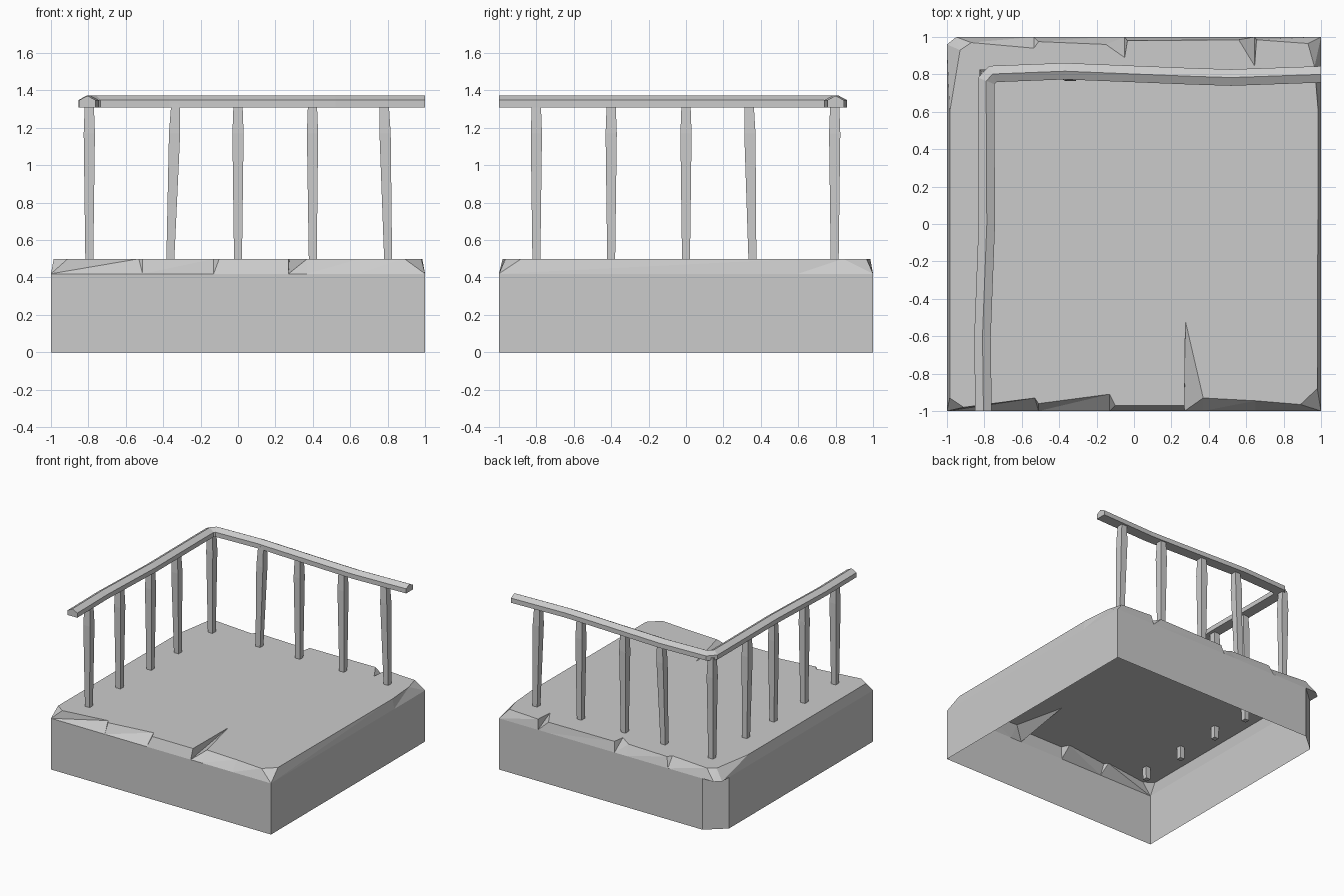
import bpy
import bmesh
from mathutils import Vector

cube = bpy.data.objects.get("Cube")
if cube:
    bpy.data.objects.remove(cube, do_unlink=True)

stone = bpy.data.materials.new("plain_grey")
stone.use_nodes = True
GREY = (0.6, 0.6, 0.6, 1)
stone.diffuse_color = GREY
stone.node_tree.nodes["Principled BSDF"].inputs["Base Color"].default_value = GREY


def finish(bm, name):
    """Turn a bmesh into a flat-shaded object with the grey material."""
    mesh = bpy.data.meshes.new(name)
    bm.to_mesh(mesh)
    bm.free()
    mesh.materials.append(stone)
    obj = bpy.data.objects.new(name, mesh)
    bpy.context.collection.objects.link(obj)
    return obj


def loft(name, rings):
    """Bridge equal closed rings into a capped solid."""
    bm = bmesh.new()
    loops = [[bm.verts.new(point) for point in ring] for ring in rings]
    for lower, upper in zip(loops, loops[1:]):
        for i in range(len(lower)):
            bm.faces.new((lower[i - 1], lower[i], upper[i], upper[i - 1]))
    bm.faces.new(loops[0])
    bm.faces.new(loops[-1])
    bmesh.ops.recalc_face_normals(bm, faces=bm.faces)
    return finish(bm, name)


# Slab: chipped top outline, counter-clockwise from the front right corner
TOP, RIM = 0.5, 0.42
front = [(-.91, -.98), (-.53, -.93), (-.51, -.96), (-.13, -.91), (-.1, -.97),
         (.27, -.97), (.275, -.52), (.37, -.93), (.65, -.945), (.89, -.965)]
right = [(.98, -.88), (.985, .6), (.965, .84)]
back = [(.93, .965), (.655, .985), (.645, .845), (.56, .985), (-.035, .98),
        (-.05, .89), (-.15, .96), (-.51, .975), (-.535, .94), (-.87, .97)]
left = [(-.93, .93), (-.985, .6), (-.985, -.93)]
cut_corner = {back[-1]: (-.95, 1), left[0]: (-1, .96)}


def rim_point(p):
    """Push an outline point out to the straight rim of the slab."""
    x, y = p
    if p in cut_corner:
        return cut_corner[p]
    side_x, side_y = (1 if x > 0 else -1), (1 if y > 0 else -1)
    if abs(x) > .85 and abs(y) > .83:
        return side_x, side_y
    return (side_x, y) if abs(x) > abs(y) else (x, side_y)


bm = bmesh.new()
outline = front + right + back + left
upper = [bm.verts.new((*p, TOP)) for p in outline]
lower = [bm.verts.new((*rim_point(p), RIM)) for p in outline]
bm.faces.new(upper)
for i in range(len(outline)):
    bm.faces.new((lower[i - 1], lower[i], upper[i]))
    bm.faces.new((lower[i - 1], upper[i], upper[i - 1]))
bmesh.ops.remove_doubles(bm, verts=lower, dist=.05)

# Open-bottomed walls with one cut corner, and the small ledge above it
corners = [(-1, -1), (1, -1), (1, 1), (-.85, 1), (-1, .87)]
base = [bm.verts.new((*p, 0)) for p in corners]
head = [bm.verts.new((*p, RIM)) for p in corners]
for i in range(len(corners)):
    bm.faces.new((base[i - 1], base[i], head[i], head[i - 1]))
ledge = [corners[-1], *reversed(cut_corner.values()), corners[-2]]
bm.faces.new([bm.verts.new((*p, RIM)) for p in ledge])
finish(bm, "slab")


# Posts: square, swelling near the head, some leaning
def post(name, foot, head):
    foot, head = Vector(foot), Vector(head)
    rings = []
    for z, half in ((.4, .02), (1.17, .03), (1.33, .024)):
        c = foot.lerp(head, max(0, (z - TOP) / (1.33 - TOP)))
        rings.append([(c.x + sx * half, c.y + sy * half, z)
                      for sx, sy in ((-1, -1), (1, -1), (1, 1), (-1, 1))])
    loft(name, rings)


ROW = .795
post("corner_post", (-ROW, ROW), (-ROW, ROW))
for i, (a, b) in enumerate([(-.365, -.333), (0, 0), (.4, .398), (.805, .782)]):
    post(f"back_post_{i + 1}", (a, ROW), (b, ROW))
for i, (a, b) in enumerate([(-.8, -.8), (-.4, -.4), (0, 0), (.357, .338)]):
    post(f"right_post_{i + 1}", (-ROW, a), (-ROW, b))

# Handrail: ridged profile swept along a slightly wavy path with mitred bends
path = [Vector(p) for p in [(-.805, -1), (-.81, -.6), (-.787, 0), (-.79, .6),
                            (-.79, .765), (-.755, .802), (-.37, .817),
                            (.3, .79), (.52, .783), (1, .8)]]
profile = [(.044, 1.31), (.044, 1.348), (0, 1.372), (-.044, 1.348), (-.044, 1.31)]
rings = []
for i, p in enumerate(path):
    before = (p - path[i - 1]).normalized() if i else Vector((0, 1))
    after = (path[i + 1] - p).normalized() if i + 1 < len(path) else Vector((1, 0))
    tangent = (before + after).normalized()
    side = Vector((-tangent.y, tangent.x)) / tangent.dot(after)
    rings.append([(p.x + side.x * s, p.y + side.y * s, z) for s, z in profile])
# keep both rail ends square to the slab edges
rings[0] = [(x, -1, z) for x, y, z in rings[0]]
rings[-1] = [(1, y, z) for x, y, z in rings[-1]]
loft("handrail", rings)
